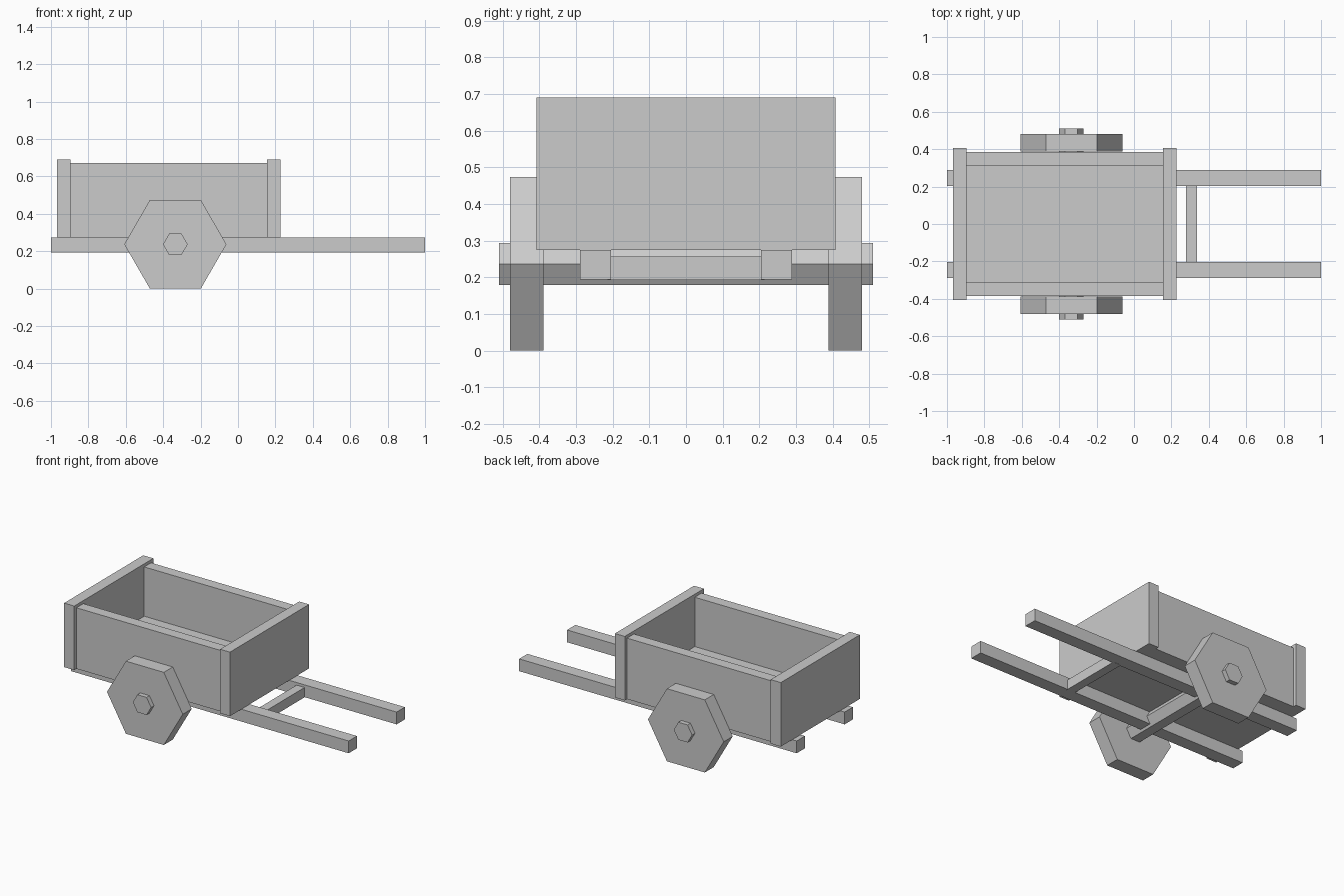
import bpy
import bmesh
from math import cos, sin, pi

cube = bpy.data.objects.get("Cube")
if cube:
    bpy.data.objects.remove(cube, do_unlink=True)

grey = bpy.data.materials.new("plain grey")
grey.use_nodes = True
GREY = (0.6, 0.6, 0.6, 1)
grey.diffuse_color = GREY
grey.node_tree.nodes["Principled BSDF"].inputs["Base Color"].default_value = GREY


def finish(name, bm):
    bmesh.ops.recalc_face_normals(bm, faces=bm.faces)
    mesh = bpy.data.meshes.new(name)
    bm.to_mesh(mesh)
    bm.free()
    mesh.materials.append(grey)
    obj = bpy.data.objects.new(name, mesh)
    bpy.context.collection.objects.link(obj)
    return obj


def board(name, x, y, z):
    """Box spanning the given (low, high) range on each axis."""
    bm = bmesh.new()
    bmesh.ops.create_cube(bm, size=1)
    for v in bm.verts:
        v.co = [(a + b) / 2 + c * (b - a) for c, (a, b) in zip(v.co, (x, y, z))]
    return finish(name, bm)


def hex_prism(name, radius, y):
    """Six-sided prism along y, centred on the axle, with a flat side down."""
    bm = bmesh.new()
    ring = [bm.verts.new((AXLE_X + radius * cos(i * pi / 3), y[0],
                          AXLE_Z + radius * sin(i * pi / 3))) for i in range(6)]
    face = bm.faces.new(ring)
    out = bmesh.ops.extrude_face_region(bm, geom=[face])["geom"]
    for v in out:
        if isinstance(v, bmesh.types.BMVert):
            v.co.y = y[1]
    return finish(name, bm)


AXLE_X, AXLE_Z = -0.335, 0.237
BED = 0.274          # top of the shafts, underside of the box

# Box: end boards, and a floor between the sides
board("rear_board", (-0.968, -0.895), (-0.407, 0.407), (BED, 0.691))
board("front_board", (0.156, 0.227), (-0.407, 0.407), (BED, 0.691))
board("floor", (-0.895, 0.156), (-0.313, 0.313), (BED, 0.35))

# Paired parts on each side
for side, s in (("left", 1), ("right", -1)):
    def span(a, b):
        return tuple(sorted((s * a, s * b)))

    board(side + "_side_board", (-0.895, 0.156), span(0.313, 0.384), (BED, 0.671))
    board(side + "_shaft", (-1, 1), span(0.204, 0.289), (0.194, BED))
    hex_prism(side + "_wheel", 0.273, span(0.388, 0.48))

# Axle and the brace between the shafts
hex_prism("axle", 0.066, (-0.51, 0.51))
board("cross_brace", (0.279, 0.337), (-0.214, 0.214), (0.193, 0.257))
